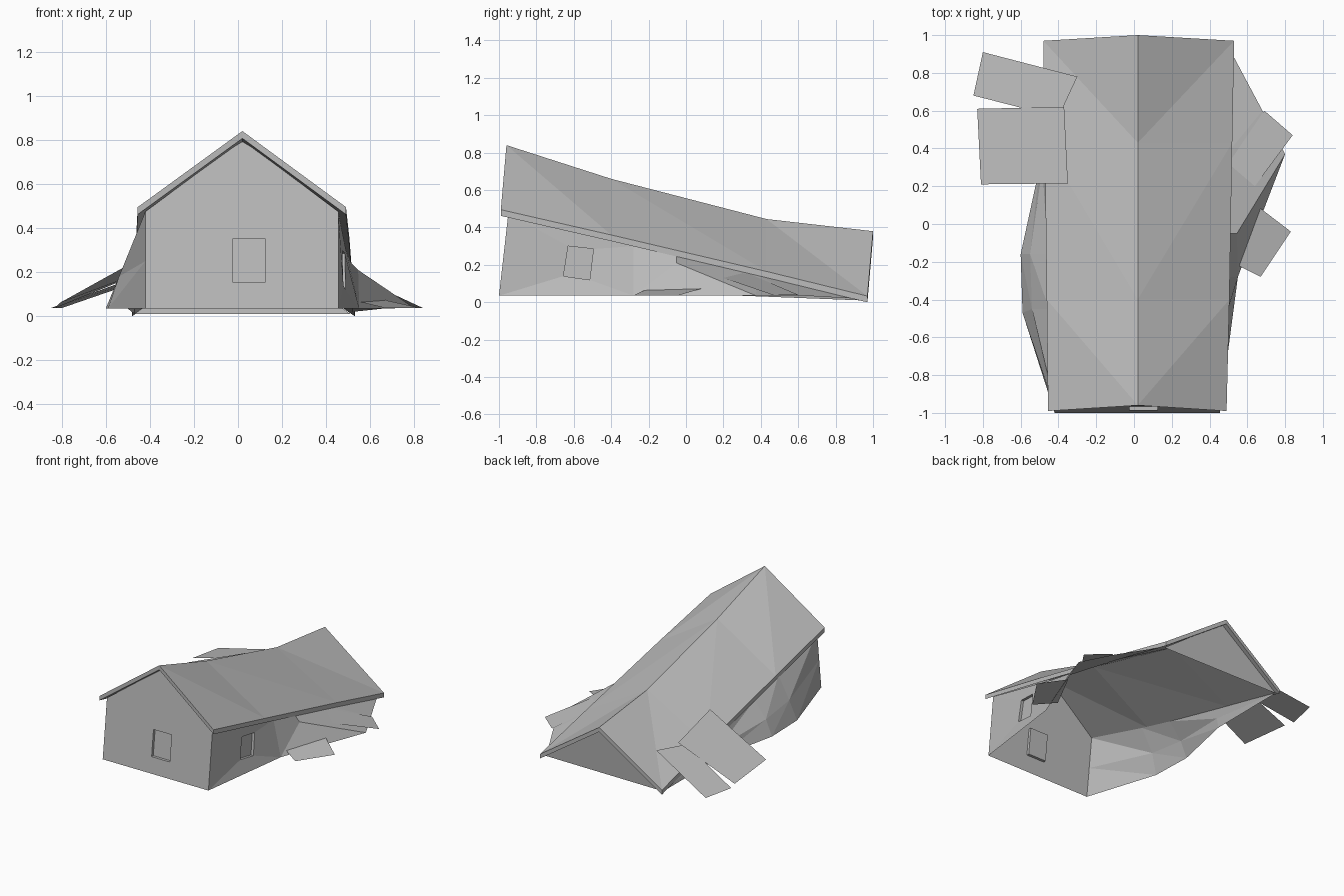
import bpy
from mathutils import Vector

grey = bpy.data.materials.new("plain_grey")
grey.diffuse_color = (0.5, 0.5, 0.5, 1)


def part(name, verts, faces):
    mesh = bpy.data.meshes.new(name)
    mesh.from_pydata(verts, [], faces)
    mesh.update()
    mesh.materials.append(grey)
    obj = bpy.data.objects.new(name, mesh)
    bpy.context.collection.objects.link(obj)
    return obj


def window(name, corners, inward):
    # recessed pane with its four reveals
    inner = [tuple(Vector(c) + Vector(inward)) for c in corners]
    sides = [(i, (i + 1) % 4, (i + 1) % 4 + 4, i + 4) for i in range(4)]
    part(name, list(corners) + inner, [(4, 5, 6, 7)] + sides)


# Sagging roof: ridge plus two eaves, each with a top and an underside
ridge = [(0.02, -0.96, 0.84), (0.02, -0.40, 0.66), (0.02, 0.43, 0.445), (0.02, 1.0, 0.38)]
eave_y = [(-0.99, 0.495), (-0.40, 0.36), (0.43, 0.165), (0.97, 0.033)]
eave_x = {"left": (-0.455, -0.462, -0.472, -0.48), "right": (0.49, 0.505, 0.52, 0.53)}
for side, xs in eave_x.items():
    eave = [(x, y, z) for x, (y, z) in zip(xs, eave_y)]
    top = ridge + eave
    verts = top + [(x, y, z - 0.033) for x, y, z in top]
    faces = []
    for i in range(3):
        tris = [(i, i + 4, i + 5), (i, i + 5, i + 1)]
        if side == "right":
            tris = [t[::-1] for t in tris]
        tris = [t[::-1] for t in tris]
        for t in tris:
            faces.append(t[::-1])
            faces.append(tuple(v + 8 for v in t))
        faces.append((i + 4, i + 12, i + 13, i + 5))
    faces += [(0, 8, 12, 4), (3, 7, 15, 11)]
    part(side + "_roof", verts, faces)

# Front gable wall, leaning back, with a window opening
def lean(x, z):
    return (x, -1 + 0.115 * (z - 0.035), z)

pane = [lean(-0.025, 0.155), lean(0.125, 0.155), lean(0.125, 0.35), lean(-0.025, 0.35)]
gable = [lean(-0.42, 0.035), lean(0.455, 0.035), lean(0.455, 0.475),
         lean(0.02, 0.80), lean(-0.42, 0.475)]
part("front_wall", gable + pane,
     [(0, 1, 6, 5), (1, 2, 7, 6), (2, 3, 7), (3, 8, 7), (3, 4, 8), (4, 0, 5, 8)])
window("front_window", pane, (0, 0.02, 0))

# Back gable wall
part("back_wall", [(-0.47, 0.94, 0.01), (0.51, 0.93, 0.01), (0.02, 0.965, 0.36)], [(1, 0, 2)])

# Right wall, buckled outwards
side_pane = [(0.488, -0.515, 0.12), (0.478, -0.655, 0.14),
             (0.473, -0.63, 0.30), (0.485, -0.495, 0.285)]
right = [(0.455, -1, 0.035), (0.55, -0.28, 0.035), (0.545, -0.05, 0.21),
         (0.80, 0.37, 0.037), (0.68, 0.60, 0.037),
         (0.455, -0.95, 0.475), (0.49, -0.28, 0.30), (0.51, -0.05, 0.245),
         (0.515, 0.40, 0.139), (0.52, 0.90, 0.02)]
part("right_wall", right + side_pane,
     [(0, 1, 10, 11), (1, 6, 13, 10), (6, 5, 12, 13), (5, 0, 11, 12),
      (1, 2, 7, 6), (1, 3, 2), (2, 3, 8, 7), (3, 4, 8), (4, 9, 8)])
window("right_window", side_pane, (-0.02, 0, 0))

# Left wall, bulging in the middle
low = [(-0.42, -1, 0.035), (-0.59, -0.47, 0.035), (-0.60, -0.16, 0.035),
       (-0.50, 0.30, 0.035), (-0.47, 0.94, 0.01)]
mid = [(-0.42, -0.975, 0.25), (-0.54, -0.45, 0.18), (-0.55, -0.16, 0.15),
       (-0.485, 0.30, 0.10), (-0.47, 0.94, 0.012)]
high = [(-0.42, -0.95, 0.475), (-0.45, -0.45, 0.345), (-0.455, -0.16, 0.27),
        (-0.465, 0.30, 0.163), (-0.47, 0.94, 0.015)]
faces = []
for r in (0, 5):
    for i in range(r, r + 4):
        faces += [(i, i + 5, i + 1), (i + 1, i + 5, i + 6)]
part("left_wall", low + mid + high, faces)

# Loose boards thrown out on both sides
boards = {
    "left_back_board": [(-0.85, 0.68, 0.037), (-0.40, 0.565, 0.20),
                        (-0.30, 0.78, 0.21), (-0.80, 0.91, 0.037)],
    "left_front_board": [(-0.81, 0.21, 0.06), (-0.35, 0.215, 0.315),
                         (-0.37, 0.62, 0.225), (-0.83, 0.61, 0.037)],
    "right_front_board": [(0.67, -0.28, 0.037), (0.83, -0.04, 0.037),
                          (0.66, 0.09, 0.075), (0.51, -0.20, 0.075)],
    "right_back_board": [(0.64, 0.20, 0.13), (0.84, 0.47, 0.037),
                         (0.69, 0.60, 0.04), (0.50, 0.32, 0.16)],
}
for name, verts in boards.items():
    part(name, verts, [(0, 1, 2, 3)])
